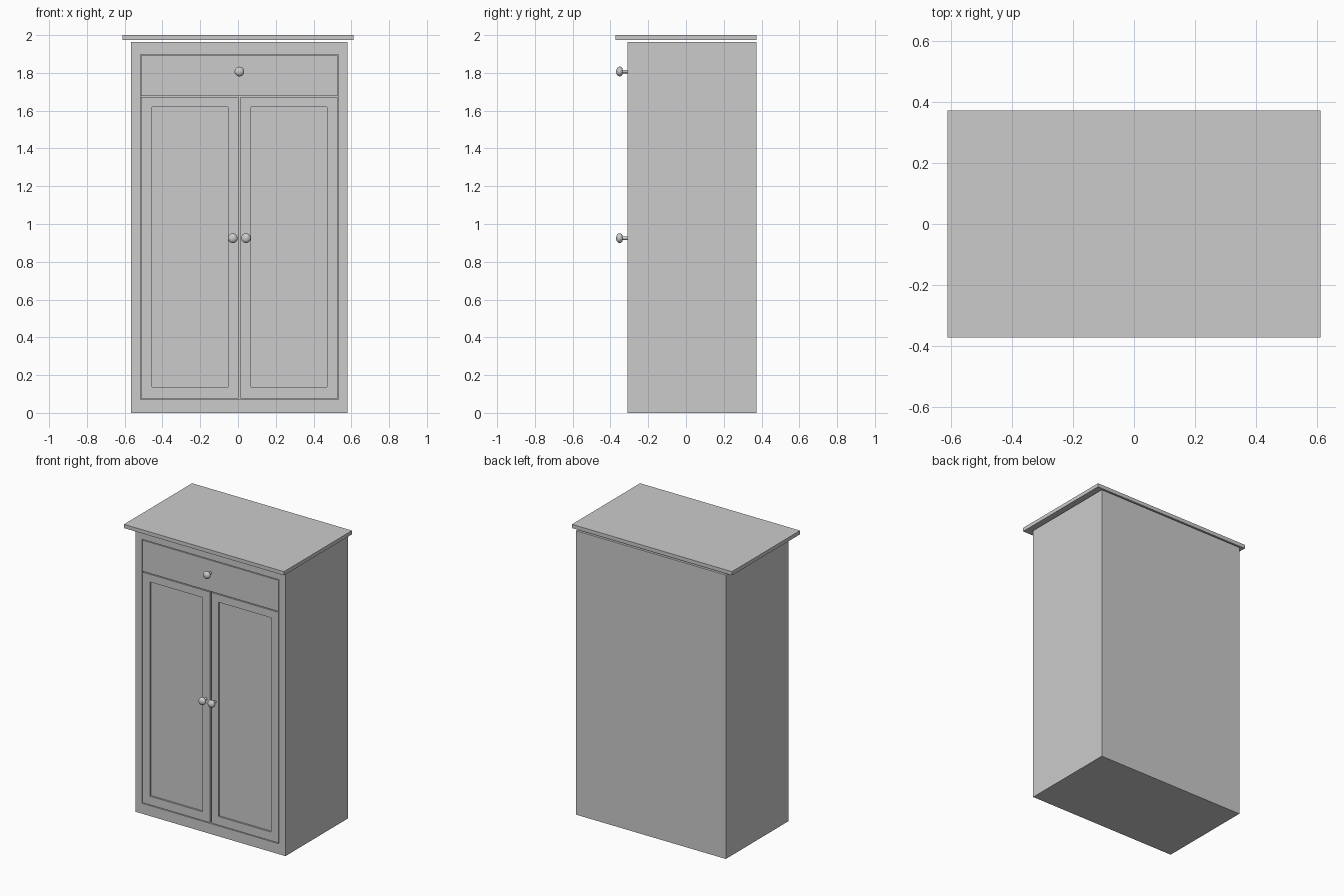
import bpy, bmesh, math

if "Cube" in bpy.data.objects:
    bpy.data.objects.remove(bpy.data.objects["Cube"])

CX = 0.0075            # centre line of the cabinet body
FRONT, BACK = -0.31, 0.372


def finish(name, bm):
    bmesh.ops.recalc_face_normals(bm, faces=bm.faces)
    me = bpy.data.meshes.new(name)
    bm.to_mesh(me)
    bm.free()
    ob = bpy.data.objects.new(name, me)
    bpy.context.collection.objects.link(ob)
    return ob


def box(name, x0, x1, y0, y1, z0, z1, hole=None, depth=0.0):
    """Box whose front face can carry a rectangular recess (hx0, hx1, hz0, hz1)."""
    bm = bmesh.new()

    def ring(a, b, y, c, d):
        return [bm.verts.new(p) for p in ((a, y, c), (b, y, c), (b, y, d), (a, y, d))]

    def bridge(r, s):
        for i in range(4):
            j = (i + 1) % 4
            bm.faces.new((r[i], r[j], s[j], s[i]))

    rings = [ring(x0, x1, y1, z0, z1), ring(x0, x1, y0, z0, z1)]
    if hole:
        hx0, hx1, hz0, hz1 = hole
        rings += [ring(hx0, hx1, y, hz0, hz1) for y in (y0, y0 + depth)]
    for r, s in zip(rings, rings[1:]):
        bridge(r, s)
    bm.faces.new(rings[0])
    bm.faces.new(rings[-1])
    return finish(name, bm)


def knob(name, x, z):
    """Turned knob: thin stem with a flattened round head."""
    prof = [(0.009, FRONT + 0.004), (0.009, -0.337)]
    for k in range(1, 9):
        a = math.pi * (0.12 + 0.88 * k / 8)
        prof.append((0.026 * math.sin(a), -0.351 - 0.019 * -math.cos(a)))
    prof[-1] = (0.0, -0.370)
    bm = bmesh.new()
    vs = [bm.verts.new((x + r, y, z)) for r, y in prof]
    es = [bm.edges.new(p) for p in zip(vs, vs[1:])]
    bmesh.ops.spin(bm, geom=vs + es, cent=(x, 0, z), axis=(0, 1, 0),
                   angle=2 * math.pi, steps=24)
    bmesh.ops.remove_doubles(bm, verts=bm.verts, dist=1e-4)
    ob = finish(name, bm)
    bpy.context.view_layer.objects.active = ob
    ob.select_set(True)
    bpy.ops.object.shade_smooth_by_angle(angle=math.radians(40))
    ob.select_set(False)


# Carcass with the front opening
box("carcass", CX - 0.573, CX + 0.573, FRONT, BACK, 0, 1.964,
    hole=(CX - 0.525, CX + 0.525, 0.072, 1.898), depth=0.03)

# Top board, held just clear of the carcass
box("top_board", -0.612, 0.612, -0.372, 0.372, 1.974, 2.0)

# Drawer front
box("drawer_front", CX - 0.52, CX + 0.52, FRONT, FRONT + 0.032, 1.678, 1.893)
knob("drawer_knob", CX, 1.807)

# Pair of doors with sunken panels, and their knobs
for side, s in (("left", -1), ("right", 1)):
    x0, x1 = sorted((CX + s * 0.006, CX + s * 0.52))
    h0, h1 = sorted((CX + s * 0.061, CX + s * 0.463))
    box(side + "_door", x0, x1, FRONT, FRONT + 0.032, 0.077, 1.672,
        hole=(h0, h1, 0.137, 1.619), depth=0.012)
    knob(side + "_door_knob", CX + s * 0.035, 0.925)
